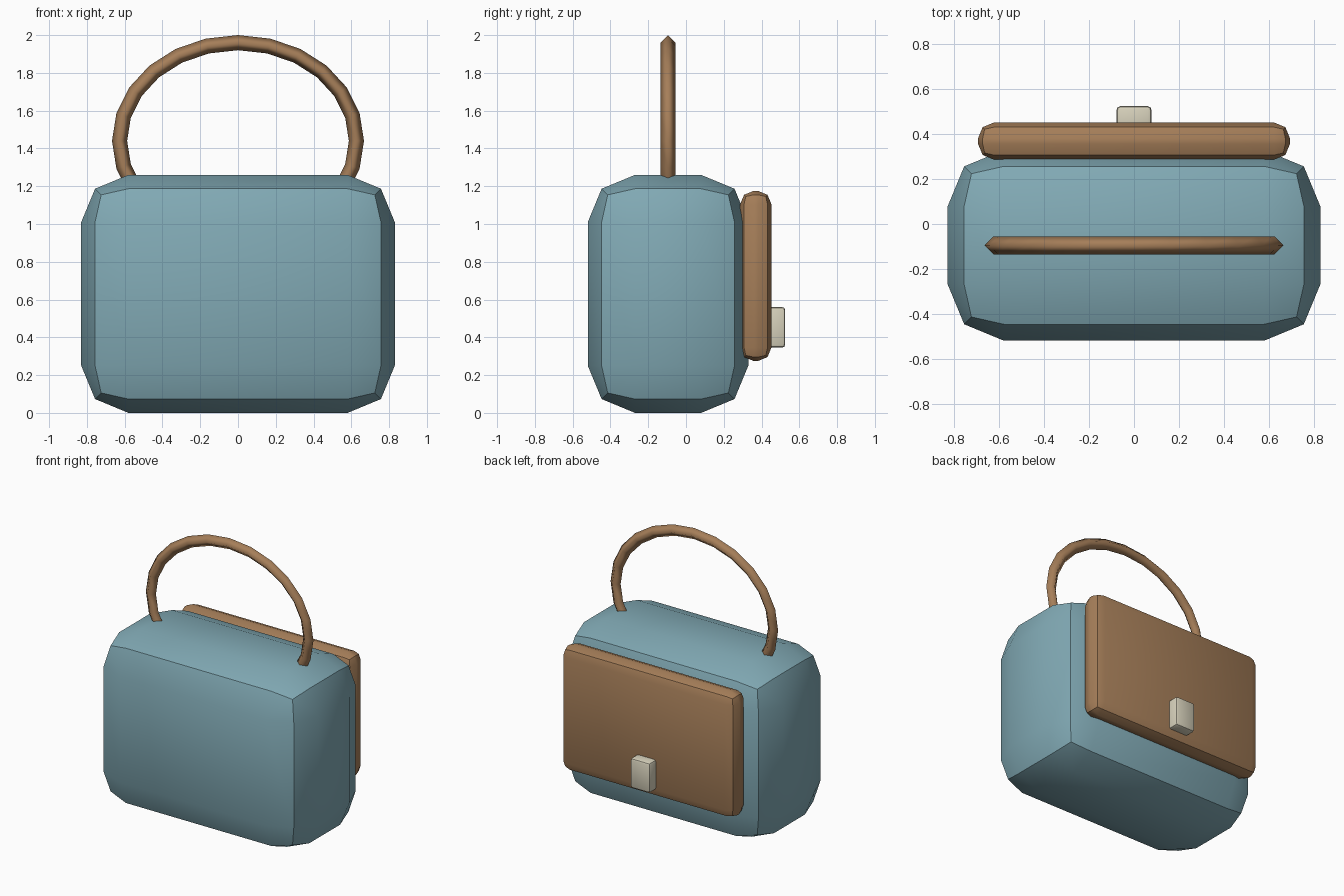
import bpy
from math import sin, cos, radians

if "Cube" in bpy.data.objects:
    bpy.data.objects.remove(bpy.data.objects["Cube"])


def material(name, rgb):
    m = bpy.data.materials.new(name)
    m.diffuse_color = (*rgb, 1)
    m.use_nodes = True
    m.node_tree.nodes["Principled BSDF"].inputs["Base Color"].default_value = m.diffuse_color
    return m


teal = material("teal", (0.22, 0.40, 0.46))
tan = material("tan", (0.38, 0.21, 0.10))
cream = material("cream", (0.68, 0.64, 0.50))


def rounded_box(name, size, centre, bevel, mat):
    bpy.ops.mesh.primitive_cube_add(size=1, location=centre)
    ob = bpy.context.object
    ob.name = name
    ob.scale = size
    bpy.ops.object.transform_apply(location=False, rotation=False, scale=True)
    mod = ob.modifiers.new("Bevel", 'BEVEL')
    mod.width, mod.segments = bevel, 2
    bpy.ops.object.modifier_apply(modifier=mod.name)
    bpy.ops.object.shade_smooth_by_angle(angle=radians(35))
    ob.data.materials.append(mat)
    return ob


# Bag body, back flap and clasp
rounded_box("bag_body", (1.66, 0.85, 1.26), (0, -0.095, 0.63), 0.25, teal)
rounded_box("flap", (1.39, 0.165, 0.90), (0, 0.3695, 0.725), 0.07, tan)
rounded_box("clasp", (0.155, 0.12, 0.215), (0, 0.465, 0.453), 0.016, cream)

# Handle: elliptical arc with a four-sided tube, ends sunk in the body
curve = bpy.data.curves.new("handle", 'CURVE')
curve.dimensions = '3D'
curve.bevel_depth = 0.04
curve.bevel_resolution = 0
curve.use_fill_caps = True
angles = range(-120, 121, 15)
spline = curve.splines.new('POLY')
spline.points.add(len(angles) - 1)
for p, a in zip(spline.points, angles):
    t = radians(a)
    p.co = (0.627 * sin(t), -0.095, 1.44 + 0.52 * cos(t), 1)
spline.use_smooth = True
curve.materials.append(tan)
handle = bpy.data.objects.new("handle", curve)
bpy.context.collection.objects.link(handle)
